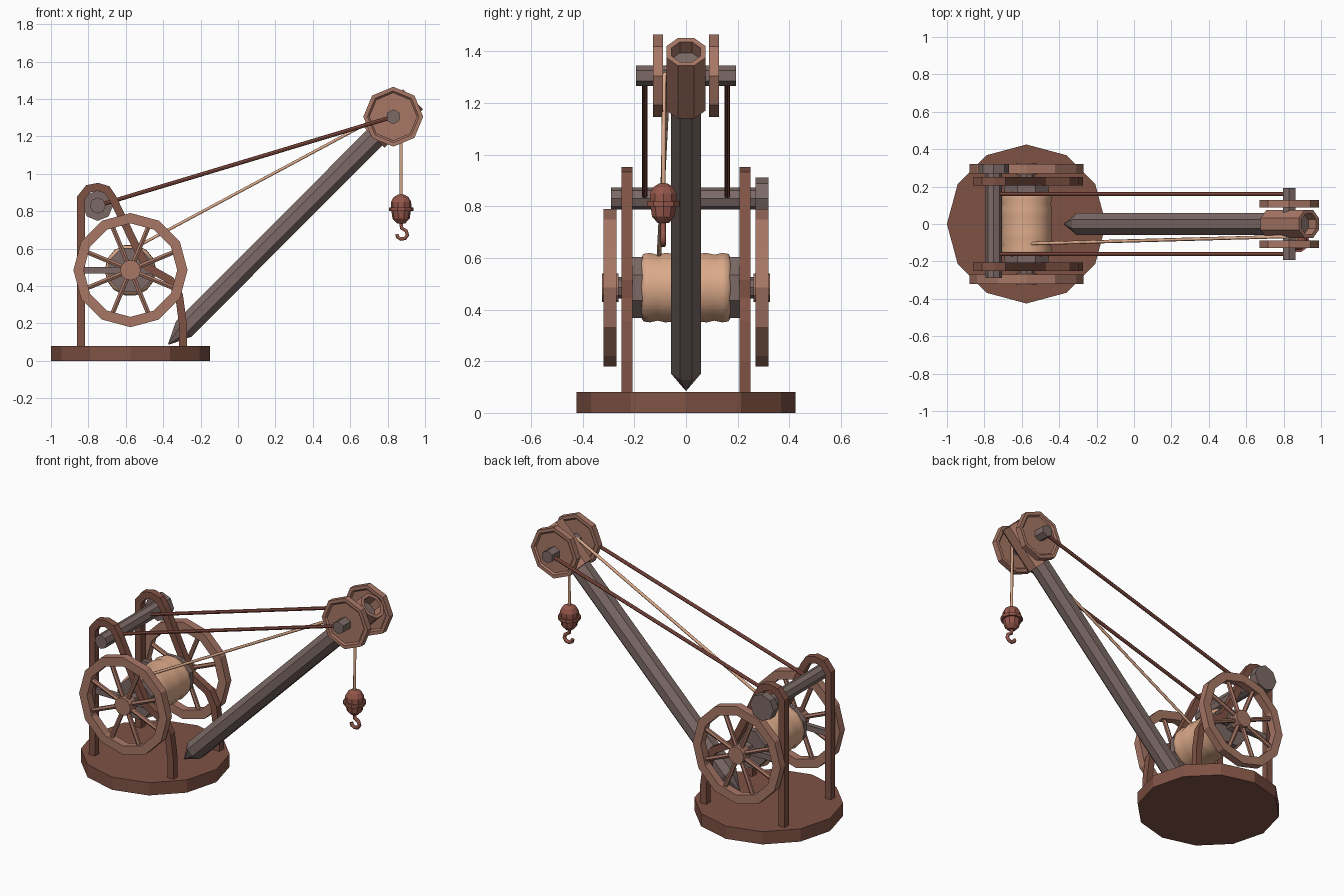
import bpy, bmesh, math
from mathutils import Vector

if "Cube" in bpy.data.objects:
    bpy.data.objects.remove(bpy.data.objects["Cube"])


def material(name, hexcode):
    def lin(c):
        return c / 12.92 if c <= 0.04045 else ((c + 0.055) / 1.055) ** 2.4
    m = bpy.data.materials.new(name)
    m.diffuse_color = [lin(int(hexcode[i:i + 2], 16) / 255) for i in (0, 2, 4)] + [1]
    m.use_nodes = True
    m.node_tree.nodes["Principled BSDF"].inputs["Base Color"].default_value = m.diffuse_color
    return m


BROWN = material("dark_brown", "7f5244")
WOOD = material("light_brown", "a87766")
IRON = material("grey_brown", "7c6a66")
ROPE = material("tan_rope", "dcaa8a")
RED = material("red_brown", "94564a")


def finish(name, bm, mat, smooth=False):
    bmesh.ops.recalc_face_normals(bm, faces=bm.faces)
    for f in bm.faces:
        f.smooth = smooth and len(f.verts) < 5
    me = bpy.data.meshes.new(name)
    bm.to_mesh(me)
    bm.free()
    me.materials.append(mat)
    ob = bpy.data.objects.new(name, me)
    bpy.context.collection.objects.link(ob)
    return ob


def lathe(name, origin, axis, profile, n, mat, phase=0.0, closed=False, smooth=False):
    """Revolve (radius, distance) points round an axis; closed joins last to first."""
    o, a = Vector(origin), Vector(axis).normalized()
    ref = Vector((1, 0, 0)) if abs(a.y) > 0.9 or abs(a.z) > 0.99 else Vector((0, 1, 0))
    u = (ref - a * ref.dot(a)).normalized()
    v = a.cross(u)
    bm = bmesh.new()
    rings = []
    for r, t in profile:
        rings.append([bm.verts.new(o + a * t + r * (math.cos(k) * u + math.sin(k) * v))
                      for k in (phase + 2 * math.pi * i / n for i in range(n))])
    pairs = list(zip(rings, rings[1:]))
    if closed:
        pairs.append((rings[-1], rings[0]))
    for p, q in pairs:
        for i in range(n):
            j = (i + 1) % n
            bm.faces.new((p[i], p[j], q[j], q[i]))
    if not closed:
        bm.faces.new(rings[0])
        bm.faces.new(rings[-1])
    return finish(name, bm, mat, smooth)


def rod(name, p, q, r, n, mat, phase=0.0):
    p, q = Vector(p), Vector(q)
    return lathe(name, p, q - p, [(r, 0), (r, (q - p).length)], n, mat, phase)


def cable(name, points, r, mat, res=1):
    cu = bpy.data.curves.new(name, 'CURVE')
    cu.dimensions = '3D'
    cu.bevel_depth, cu.bevel_resolution, cu.use_fill_caps = r, res, True
    sp = cu.splines.new('POLY')
    sp.points.add(len(points) - 1)
    for s, p in zip(sp.points, points):
        s.co = (*p, 1)
    cu.materials.append(mat)
    ob = bpy.data.objects.new(name, cu)
    bpy.context.collection.objects.link(ob)


def strip(name, path, width, y0, y1, mat):
    """Bent flat bar following an (x, z) path, thick in y."""
    pts = [Vector(p) for p in path]
    bm = bmesh.new()
    rows = []
    for i, p in enumerate(pts):
        d0 = (p - pts[i - 1]).normalized() if i else (pts[1] - p).normalized()
        d1 = (pts[i + 1] - p).normalized() if i < len(pts) - 1 else d0
        t = (d0 + d1).normalized()
        off = Vector((-t.y, t.x)) * (width / 2 / t.dot(d0))
        a, b = p + off, p - off
        rows.append([bm.verts.new((c.x, y, c.y))
                     for c, y in ((a, y0), (b, y0), (b, y1), (a, y1))])
    for p, q in zip(rows, rows[1:]):
        for i in range(4):
            j = (i + 1) % 4
            bm.faces.new((p[i], p[j], q[j], q[i]))
    bm.faces.new(rows[0])
    bm.faces.new(rows[-1])
    return finish(name, bm, mat)


CX, AZ = -0.575, 0.485          # drum axle
SX, SZ = -0.75, 0.83            # upper shaft
PX, PZ = 0.83, 1.305            # pulley axle
EIGHTH = math.pi / 8

# Base plate
lathe("base", (CX, 0, 0), (0, 0, 1), [(0.425, 0), (0.425, 0.08)], 12, BROWN)

# Bent side frames, wheels, stays and pulleys on both sides
frame = [(-0.84, 0.07), (-0.84, 0.87), (-0.80, 0.92), (-0.75, 0.93), (-0.70, 0.915),
         (-0.67, 0.87), (-0.545, 0.61), (-0.485, 0.50), (-0.36, 0.43),
         (-0.315, 0.35), (-0.295, 0.20), (-0.295, 0.07)]
for s, side in ((-1, "front"), (1, "back")):
    strip(side + "_frame", frame, 0.042, s * 0.207, s * 0.25, BROWN)
    strip(side + "_axle_support", [(-0.84, AZ), (-0.47, AZ)], 0.035,
          s * 0.213, s * 0.243, IRON)
    lathe(side + "_wheel_rim", (CX, s * 0.295, AZ), (0, 1, 0),
          [(0.25, -0.025), (0.305, -0.025), (0.305, 0.025), (0.25, 0.025)],
          12, WOOD, closed=True)
    rod(side + "_wheel_hub", (CX, s * 0.262, AZ), (CX, s * 0.326, AZ), 0.055, 12, WOOD)
    for k in range(8):
        a = EIGHTH + k * math.pi / 4
        c, d = math.cos(a), math.sin(a)
        rod(side + "_wheel_spoke", (CX + 0.04 * c, s * 0.295, AZ + 0.04 * d),
            (CX + 0.26 * c, s * 0.295, AZ + 0.26 * d), 0.014, 6, WOOD)
    rod(side + "_stay", (SX, s * 0.16, SZ), (PX, s * 0.16, PZ), 0.011, 8, RED)
    lathe(side + "_pulley", (PX, s * 0.108, PZ), (0, 1, 0),
          [(0.128, -0.010), (0.138, -0.019), (0.16, -0.019),
           (0.16, 0.019), (0.138, 0.019), (0.128, 0.010)], 8, WOOD)

# Rope drum and its axle
rod("drum_axle", (CX, -0.322, AZ), (CX, 0.322, AZ), 0.042, 8, IRON)
rod("drum_core", (CX, -0.207, AZ), (CX, 0.207, AZ), 0.128, 8, IRON, EIGHTH)
lathe("drum_rope", (CX, 0, AZ), (0, 1, 0),
      [(0.115, -0.175), (0.134, -0.165), (0.138, -0.14), (0.131, -0.11), (0.138, -0.08),
       (0.134, -0.04), (0.134, 0.04), (0.138, 0.08), (0.131, 0.11), (0.138, 0.14),
       (0.134, 0.165), (0.115, 0.175)], 14, ROPE, smooth=True)

# Upper shaft with wide end cap
rod("upper_shaft", (SX, -0.29, SZ), (SX, 0.28, SZ), 0.043, 8, IRON)
rod("shaft_cap", (SX, 0.27, SZ), (SX, 0.32, SZ), 0.082, 8, IRON)

# Boom with pointed foot, and hollow collar at the head
foot, head = Vector((-0.372, 0, 0.088)), Vector((0.935, 0, 1.398))
axis = head - foot
L = axis.length
lathe("boom", foot, axis, [(0.003, 0), (0.063, 0.115), (0.063, L - 0.06)], 8, IRON, EIGHTH)
lathe("boom_collar", foot, axis,
      [(0.06, L - 0.29), (0.082, L - 0.29), (0.082, L), (0.06, L), (0.06, L - 0.07)],
      8, WOOD, EIGHTH)
rod("pulley_axle", (PX, -0.193, PZ), (PX, 0.193, PZ), 0.04, 6, IRON, math.pi / 6)

# Hoisting rope
HX, HY = 0.872, -0.088
cable("hoist_rope", [(-0.56, -0.105, 0.60), (0.78, -0.068, 1.318),
                     (0.84, -0.075, 1.335), (HX, -0.085, 1.30), (HX, HY, 0.88)],
      0.009, ROPE)

# Hook block and hook
lathe("hook_block", (HX, HY, 0), (0, 0, 1),
      [(0.022, 0.735), (0.046, 0.76), (0.052, 0.80), (0.066, 0.80), (0.066, 0.82),
       (0.055, 0.82), (0.054, 0.85), (0.040, 0.875), (0.018, 0.888)], 10, RED)
cable("hook", [(HX, HY, 0.745), (HX + 0.002, HY, 0.71), (HX + 0.027, HY, 0.695),
               (HX + 0.034, HY, 0.672), (HX + 0.022, HY, 0.655), (HX, HY, 0.651),
               (HX - 0.018, HY, 0.66), (HX - 0.023, HY, 0.677)], 0.011, RED)
